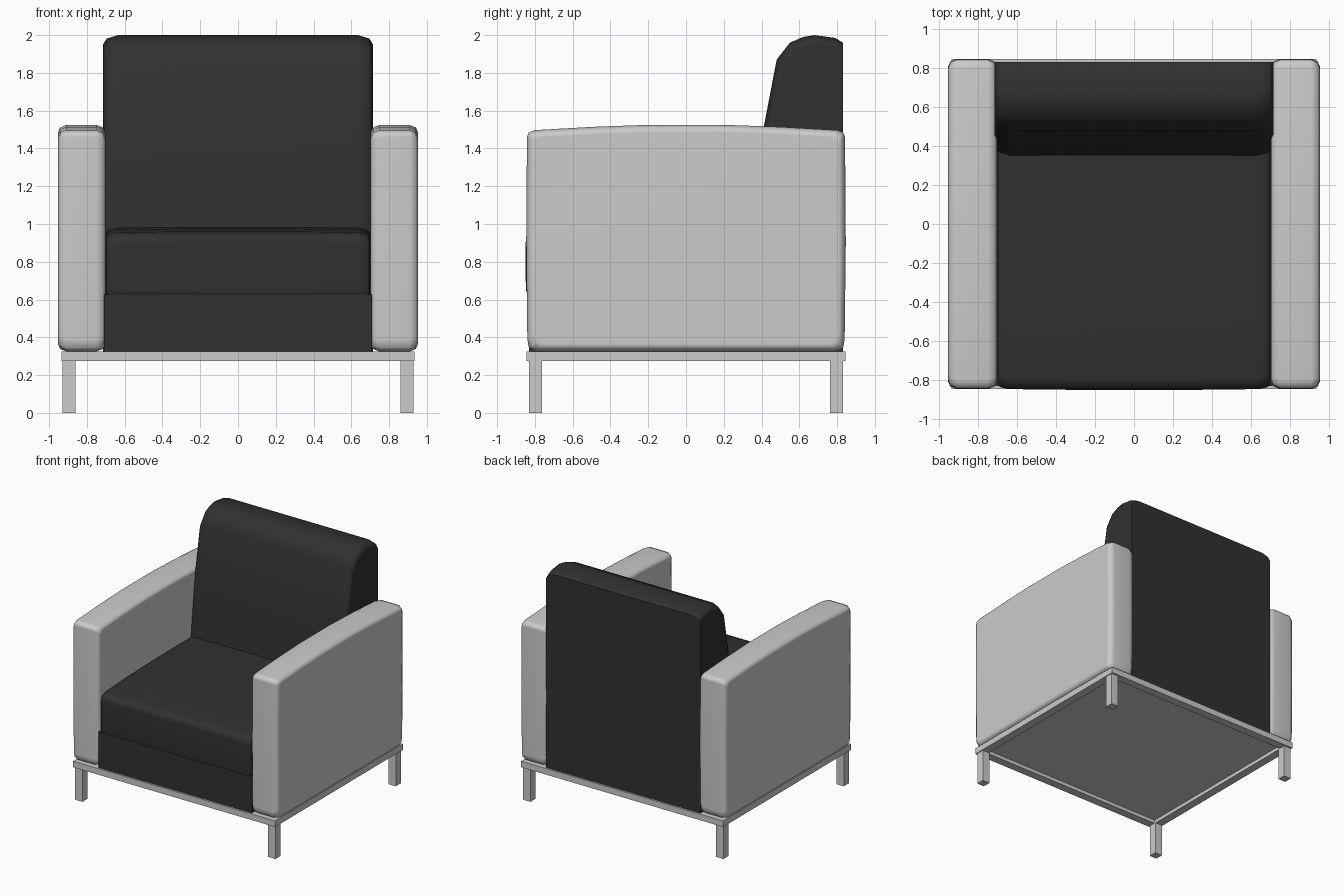
import bpy, bmesh, math
from mathutils import Matrix

if "Cube" in bpy.data.objects:
    bpy.data.objects.remove(bpy.data.objects["Cube"])

black = bpy.data.materials.new("black_upholstery")
black.diffuse_color = (0.03, 0.03, 0.03, 1)
black.use_nodes = True
black.node_tree.nodes["Principled BSDF"].inputs["Base Color"].default_value = black.diffuse_color


def finish(bm, name, mat=None, smooth=False):
    bmesh.ops.recalc_face_normals(bm, faces=bm.faces)
    me = bpy.data.meshes.new(name)
    bm.to_mesh(me)
    bm.free()
    ob = bpy.data.objects.new(name, me)
    bpy.context.collection.objects.link(ob)
    if mat:
        me.materials.append(mat)
    if smooth:
        for p in me.polygons:
            p.use_smooth = True
        me.set_sharp_from_angle(angle=math.radians(50))
        wn = ob.modifiers.new("Weighted normals", 'WEIGHTED_NORMAL')
        wn.keep_sharp = True
    return ob


def add_box(bm, x0, x1, y0, y1, z0, z1):
    m = Matrix.Translation(((x0 + x1) / 2, (y0 + y1) / 2, (z0 + z1) / 2))
    m = m @ Matrix.Diagonal((x1 - x0, y1 - y0, z1 - z0, 1))
    bmesh.ops.create_cube(bm, size=1, matrix=m)


def box(name, *dims, mat=None):
    bm = bmesh.new()
    add_box(bm, *dims)
    return finish(bm, name, mat)


def loft(name, profile, sections, anchor, mat=None):
    """Sweep a side (y, z) profile through (x, inset) sections, shrinking toward anchor."""
    bm = bmesh.new()
    ay, az = anchor
    ry = max(abs(y - ay) for y, z in profile)
    rz = max(abs(z - az) for y, z in profile)
    rings = [[bm.verts.new((x, ay + (y - ay) * (1 - i / ry), az + (z - az) * (1 - i / rz)))
              for y, z in profile] for x, i in sections]
    n = len(profile)
    for a, b in zip(rings, rings[1:]):
        for k in range(n):
            bm.faces.new((a[k], a[(k + 1) % n], b[(k + 1) % n], b[k]))
    bm.faces.new(rings[0])
    bm.faces.new(rings[-1])
    return finish(bm, name, mat, True)


def both_sides(half):
    return [(-x, i) for x, i in half] + [(x, i) for x, i in reversed(half)]


# Arms: rounded slabs with a gently arched top
arm_profile = [(-.80, .325), (-.832, .345), (-.84, .39), (-.846, .9), (-.842, 1.46),
               (-.832, 1.485), (-.80, 1.497), (-.5, 1.514), (-.2, 1.525), (.2, 1.525),
               (.5, 1.514), (.80, 1.497), (.832, 1.485), (.842, 1.46), (.846, .9),
               (.84, .39), (.832, .345), (.80, .325)]
arm_sections = [(.702, .04), (.714, .014), (.75, 0), (.908, 0), (.942, .014), (.953, .04)]
for s, side in ((-1, "left"), (1, "right")):
    loft(side + "_arm", arm_profile, [(s * x, i) for x, i in arm_sections], (0, .92))

# Backrest: tapered wedge with a rounded top and flat rear
back_profile = [(.83, .325), (.83, 1.96), (.79, 1.985), (.68, 2.0), (.62, 1.99), (.55, 1.96),
                (.48, 1.87), (.413, 1.52), (.352, .98), (.352, .325)]
loft("backrest", back_profile,
     both_sides([(.715, .05), (.695, .018), (.635, 0)]), (.83, .325), black)

# Seat cushion: soft block with a crowned top and slightly bowed front
seat_profile = [(-.835, .625), (-.848, .65), (-.85, .9), (-.835, .94), (-.79, .96),
                (-.5, .975), (-.1, .985), (.40, .985), (.40, .625)]
loft("seat_cushion", seat_profile,
     both_sides([(.700, .035), (.685, .014), (.64, .004), (.3, 0)]), (.2, .625), black)

# Seat base under the cushion
box("seat_base", -.71, .71, -.83, .40, .325, .627, mat=black)

# Base frame: four bars around a recessed bottom panel
bm = bmesh.new()
X, Y, W = .935, .845, .07
for s in (-1, 1):
    add_box(bm, -X, X, *sorted((s * Y, s * (Y - W))), .275, .326)
    add_box(bm, *sorted((s * X, s * (X - W))), -Y + W, Y - W, .275, .326)
finish(bm, "base_frame")
box("bottom_panel", -X + W, X - W, -Y + W, Y - W, .305, .325)

# Square legs
for sx, a in ((-1, "left"), (1, "right")):
    for sy, b in ((-1, "front"), (1, "back")):
        box(f"{b}_{a}_leg", *sorted((sx * .86, sx * .928)),
            *sorted((sy * .762, sy * .83)), 0, .275)
